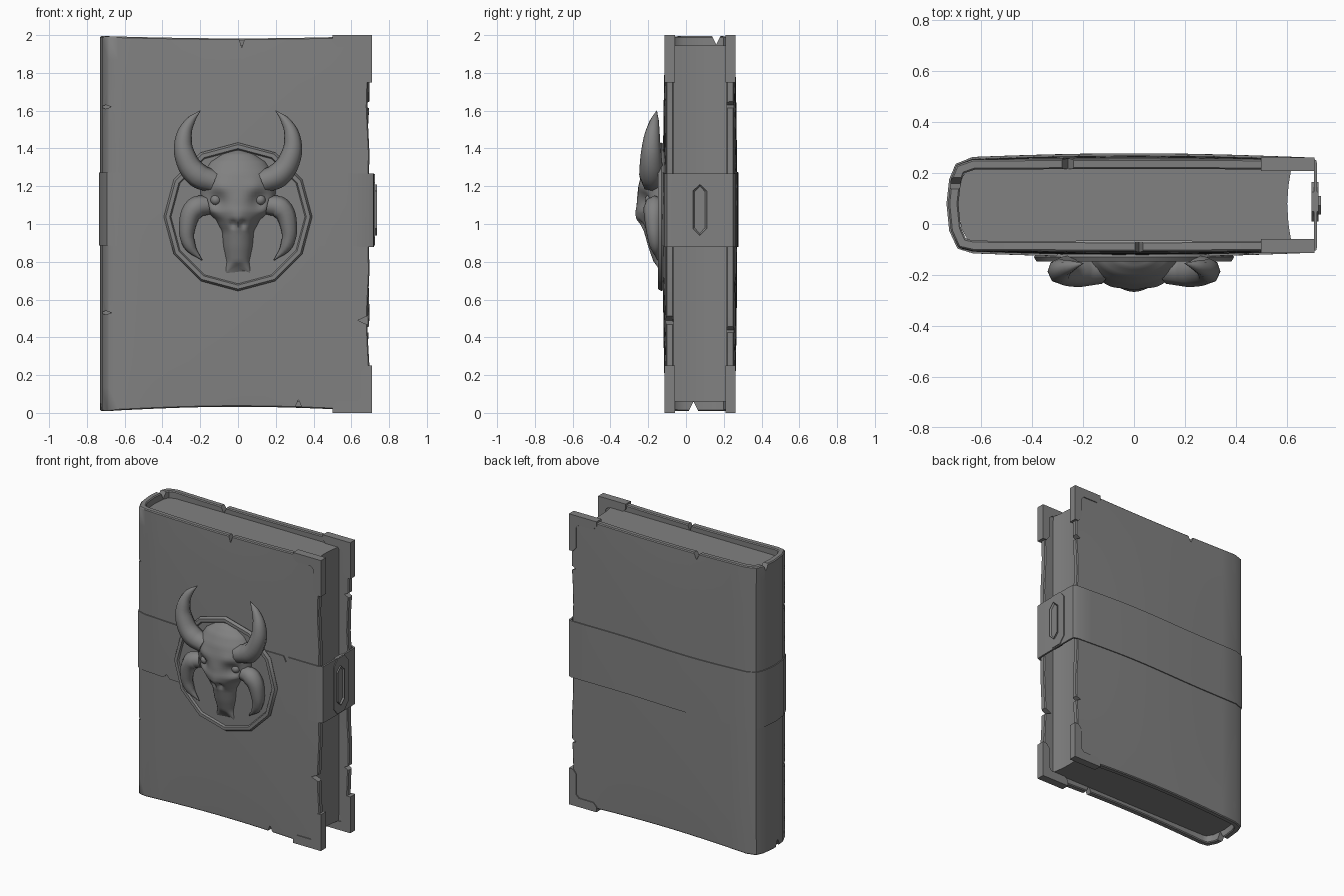
import bpy, bmesh, math
from mathutils import Vector, Matrix

if "Cube" in bpy.data.objects:
    bpy.data.objects.remove(bpy.data.objects["Cube"])

grey = bpy.data.materials.new("plain_grey")
grey.use_nodes = True
grey.diffuse_color = (0.22, 0.22, 0.22, 1)
grey.node_tree.nodes["Principled BSDF"].inputs["Base Color"].default_value = grey.diffuse_color


def add(name, bm, smooth=None):
    bmesh.ops.recalc_face_normals(bm, faces=bm.faces)
    mesh = bpy.data.meshes.new(name)
    bm.to_mesh(mesh)
    bm.free()
    mesh.materials.append(grey)
    ob = bpy.data.objects.new(name, mesh)
    bpy.context.collection.objects.link(ob)
    if smooth:
        shade(ob, smooth)
    return ob


def select(ob):
    bpy.ops.object.select_all(action='DESELECT')
    ob.select_set(True)
    bpy.context.view_layer.objects.active = ob


def shade(ob, angle):
    select(ob)
    bpy.ops.object.shade_smooth_by_angle(angle=math.radians(angle))


def modify(ob, kind, **settings):
    mod = ob.modifiers.new(kind.lower(), kind)
    for key, value in settings.items():
        setattr(mod, key, value)
    select(ob)
    bpy.ops.object.modifier_apply(modifier=mod.name)


def prism(name, outline, axis, a, b, inset=None):
    """Extrude a flat outline along an axis; optionally sink the end face."""
    place = {'x': lambda u, v, t: (t, u, v), 'y': lambda u, v, t: (u, t, v),
             'z': lambda u, v, t: (u, v, t)}[axis]
    bm = bmesh.new()
    lo, hi = [[bm.verts.new(place(u, v, t)) for u, v in outline] for t in (a, b)]
    bm.faces.new(lo)
    end = bm.faces.new(hi)
    n = len(outline)
    for i in range(n):
        j = (i + 1) % n
        bm.faces.new((lo[i], lo[j], hi[j], hi[i]))
    bmesh.ops.recalc_face_normals(bm, faces=bm.faces)
    if inset:
        bmesh.ops.inset_region(bm, faces=[end], thickness=inset, depth=-inset)
    return add(name, bm)


def sheet(name, path, levels, warp, closed=False):
    """Sweep a plan path upward, moving each point with the warp rule."""
    bm = bmesh.new()
    rows = [[bm.verts.new(warp(x, y, k / levels)) for x, y in path] for k in range(levels + 1)]
    n = len(path)
    for a, b in zip(rows, rows[1:]):
        for i in range(n if closed else n - 1):
            j = (i + 1) % n
            bm.faces.new((a[i], a[j], b[j], b[i]))
    return add(name, bm)


def cut(ob, notches):
    """Cut diamond notches: centre, half width, half height, axis."""
    bm = bmesh.new()
    for centre, w, h, axis in notches:
        turn = Matrix.Rotation(math.pi / 2, 4, 'X' if axis == 'y' else 'Y')
        size = (w, 1, h) if axis == 'y' else (1, w, h)
        matrix = Matrix.Translation(centre) @ Matrix.Diagonal((*size, 1)) @ turn
        bmesh.ops.create_cone(bm, cap_ends=True, segments=4, radius1=1, radius2=1,
                              depth=0.14, matrix=matrix)
    cutter = add("notch_cutter", bm)
    cutter.hide_render = True
    modify(ob, 'BOOLEAN', object=cutter, operation='DIFFERENCE', solver='EXACT')
    bpy.data.objects.remove(cutter)


def bulge(x, y, z):
    side = -1 if y < 0.08 else 1
    swell = max(0, math.sin(math.pi * (x + 0.73) / 1.46)) * math.sqrt(max(0, math.sin(math.pi * z / 2)))
    return y + side * 0.018 * swell * min(1, abs(y - 0.08) / 0.14)


# Worn wrap-around cover
spine = [(-0.675, -0.075), (-0.7, -0.02), (-0.71, 0.08), (-0.7, 0.17), (-0.682, 0.215)]
steps = [0.69 - 1.32 * i / 12 for i in range(13)]
path = [(x, -0.085) for x in steps] + spine + [(x, 0.233) for x in reversed(steps)]


def cover_warp(x, y, t):
    arch = max(0, math.cos(math.pi * x / 1.46))
    low, high = 0.008 + 0.025 * arch, 1.995 - 0.013 * arch
    z = low + (high - low) * t
    if x > 0.65:
        x += 0.006 * math.sin(11 * z + 8 * y)
    return (x, bulge(x, y, z), z)


cover = sheet("cover", path, 16, cover_warp)
modify(cover, 'SOLIDIFY', thickness=0.04, offset=0, use_even_offset=True)
modify(cover, 'BEVEL', width=0.006, segments=1, limit_method='ANGLE', angle_limit=math.radians(50))
cut(cover, [
    ((0.02, -0.1, 1.99), 0.018, 0.055, 'y'), ((0.32, -0.1, 0.02), 0.022, 0.05, 'y'),
    ((0.7, -0.1, 0.49), 0.065, 0.03, 'y'), ((-0.26, 0.24, 1.99), 0.025, 0.05, 'y'),
    ((0.7, 0.24, 1.63), 0.04, 0.02, 'y'), ((0.7, 0.24, 0.44), 0.04, 0.02, 'y'),
    ((-0.7, 0.16, 2.0), 0.025, 0.05, 'x'), ((-0.7, 0.04, 0.0), 0.03, 0.06, 'x'),
    ((-0.7, -0.1, 1.62), 0.03, 0.01, 'y'), ((-0.7, -0.1, 0.53), 0.03, 0.01, 'y')])
shade(cover, 35)

# Page block with hollow fore edge
pages = prism("pages", [(0.618, 0.218), (0.607, 0.15), (0.602, 0.08), (0.607, 0.0), (0.618, -0.067),
                        (-0.65, -0.067), (-0.678, -0.02), (-0.692, 0.08), (-0.682, 0.17), (-0.655, 0.218)],
              'z', 0.06, 1.945)
shade(pages, 35)

# Strap around the book
strap_path = []
for i, p in enumerate(path):
    a, b = Vector(path[max(i - 1, 0)]), Vector(path[min(i + 1, len(path) - 1)])
    d = (b - a).normalized()
    strap_path.append((p[0] - d.y * 0.021, p[1] + d.x * 0.021))
strap_path += [(0.712, 0.245), (0.714, 0.2), (0.714, 0.08), (0.714, -0.05), (0.712, -0.097)]


def strap_warp(x, y, t):
    z = 0.882 + 0.388 * t + 0.004 * math.sin(6 * x)
    return (x, bulge(x, y, z), z)


strap = sheet("strap", strap_path, 4, strap_warp, closed=True)
modify(strap, 'SOLIDIFY', thickness=0.012, offset=0, use_even_offset=True)
cut(strap, [((0.45, -0.12, 1.27), 0.018, 0.035, 'y'), ((-0.46, -0.12, 0.88), 0.025, 0.025, 'y')])
shade(strap, 35)

# Clasp plate and slotted buckle
prism("clasp_plate", [(0.01, 0.93), (0.05, 0.885), (0.125, 0.885), (0.165, 0.93),
                      (0.165, 1.22), (0.125, 1.265), (0.05, 1.265), (0.01, 1.22)], 'x', 0.697, 0.725)
prism("clasp_buckle", [(0.037, 0.975), (0.073, 0.94), (0.11, 0.975),
                       (0.11, 1.175), (0.073, 1.21), (0.037, 1.175)], 'x', 0.715, 0.735, inset=0.013)

# Corner guards on the fore edge
guard = [(0, 0), (0.21, 0), (0.21, 0.035), (0.185, 0.06), (0.075, 0.06),
         (0.055, 0.08), (0.055, 0.22), (0.03, 0.25), (0, 0.25)]
for side, y0, y1 in (("front", -0.113, -0.058), ("back", 0.208, 0.261)):
    for end, z0, s in (("top", 2, -1), ("bottom", 0, 1)):
        prism(f"{side}_{end}_corner", [(0.71 - u, z0 + s * v) for u, v in guard], 'y', y0, y1)

# Twelve-sided medallion
centre = Matrix.Translation((0, -0.118, 1.038)) @ Matrix.Rotation(math.pi / 2, 4, 'X')
bm = bmesh.new()
bmesh.ops.create_cone(bm, cap_ends=True, segments=12, radius1=0.37, radius2=0.37, depth=0.036, matrix=centre)
add("medallion_plate", bm)
bpy.ops.mesh.primitive_torus_add(major_segments=12, minor_segments=6, major_radius=0.372, minor_radius=0.021,
                                 location=(0, -0.13, 1.038), rotation=(math.pi / 2, 0, 0))
ring = bpy.context.object
ring.name = "medallion_ring"
ring.data.materials.append(grey)
shade(ring, 35)

# Beast skull: rows of height, half width, depth
rows = [(1.388, 0.03, 0.14), (1.37, 0.085, 0.17), (1.33, 0.145, 0.205), (1.27, 0.185, 0.235),
        (1.2, 0.2, 0.252), (1.13, 0.198, 0.26), (1.07, 0.17, 0.262), (1.02, 0.115, 0.25),
        (0.96, 0.085, 0.222), (0.88, 0.078, 0.2), (0.8, 0.062, 0.172), (0.725, 0.075, 0.15)]
# Sculpted spots: x, z, spread, push outward
spots = [(0.115, 1.125, 0.036, -0.05), (0.1, 1.185, 0.035, 0.016), (0.165, 1.06, 0.03, 0.014),
         (0.024, 1.0, 0.013, -0.03), (0.0, 1.03, 0.03, 0.012)]
bm = bmesh.new()
grid = []
for k in range(len(rows) * 4 - 3):
    i, f = min(k // 4, len(rows) - 2), k / 4 - min(k // 4, len(rows) - 2)
    z, w, d = (a + (b - a) * f for a, b in zip(rows[i], rows[i + 1]))
    line = []
    for j in range(33):
        a = math.pi * (j / 32 - 0.5)
        x = w * math.sin(a)
        push = sum(p * math.exp(-((abs(x) - sx) ** 2 + (z - sz) ** 2) / (2 * r * r)) for sx, sz, r, p in spots)
        notch = 0.05 * math.cos(a) ** 2 * max(0, (0.8 - z) / 0.075)
        line.append(bm.verts.new((x, -0.12 - (d - 0.12 + push) * math.cos(a), z + notch)))
    grid.append(line)
for a, b in zip(grid, grid[1:]):
    for j in range(32):
        bm.faces.new((a[j], a[j + 1], b[j + 1], b[j]))
bm.faces.new(grid[0])
bm.faces.new(grid[-1])
add("skull", bm, 50)


def tapered(name, points):
    """Tapering tube along a smooth curve; points are x, y, z, radius."""
    curve = bpy.data.curves.new(name, 'CURVE')
    curve.dimensions = '3D'
    curve.bevel_depth = 1
    curve.bevel_resolution = 2
    curve.use_fill_caps = True
    spline = curve.splines.new('BEZIER')
    spline.resolution_u = 5
    spline.bezier_points.add(len(points) - 1)
    for bp, (x, y, z, r) in zip(spline.bezier_points, points):
        bp.co, bp.radius = (x, y, z), r
        bp.handle_left_type = bp.handle_right_type = 'AUTO'
    ob = bpy.data.objects.new(name, curve)
    bpy.context.collection.objects.link(ob)
    curve.materials.append(grey)
    select(ob)
    bpy.ops.object.convert(target='MESH')
    shade(bpy.context.object, 50)


# Eyes, horns and cheek tusks
horn = [(0.13, -0.175, 1.225, 0.06), (0.215, -0.182, 1.26, 0.066), (0.28, -0.185, 1.36, 0.056),
        (0.287, -0.18, 1.46, 0.043), (0.255, -0.168, 1.54, 0.026), (0.2, -0.155, 1.6, 0.002)]
tusk = [(0.16, -0.16, 1.1, 0.05), (0.225, -0.168, 1.085, 0.058), (0.268, -0.17, 0.99, 0.045),
        (0.258, -0.162, 0.89, 0.033), (0.19, -0.15, 0.808, 0.002)]
for side, s in (("left", 1), ("right", -1)):
    tapered(f"{side}_horn", [(s * x, y, z, r) for x, y, z, r in horn])
    tapered(f"{side}_tusk", [(s * x, y, z, r) for x, y, z, r in tusk])
    bm = bmesh.new()
    bmesh.ops.create_uvsphere(bm, u_segments=16, v_segments=10, radius=0.028,
                              matrix=Matrix.Translation((s * 0.118, -0.19, 1.128)))
    add(f"{side}_eye", bm, 50)
